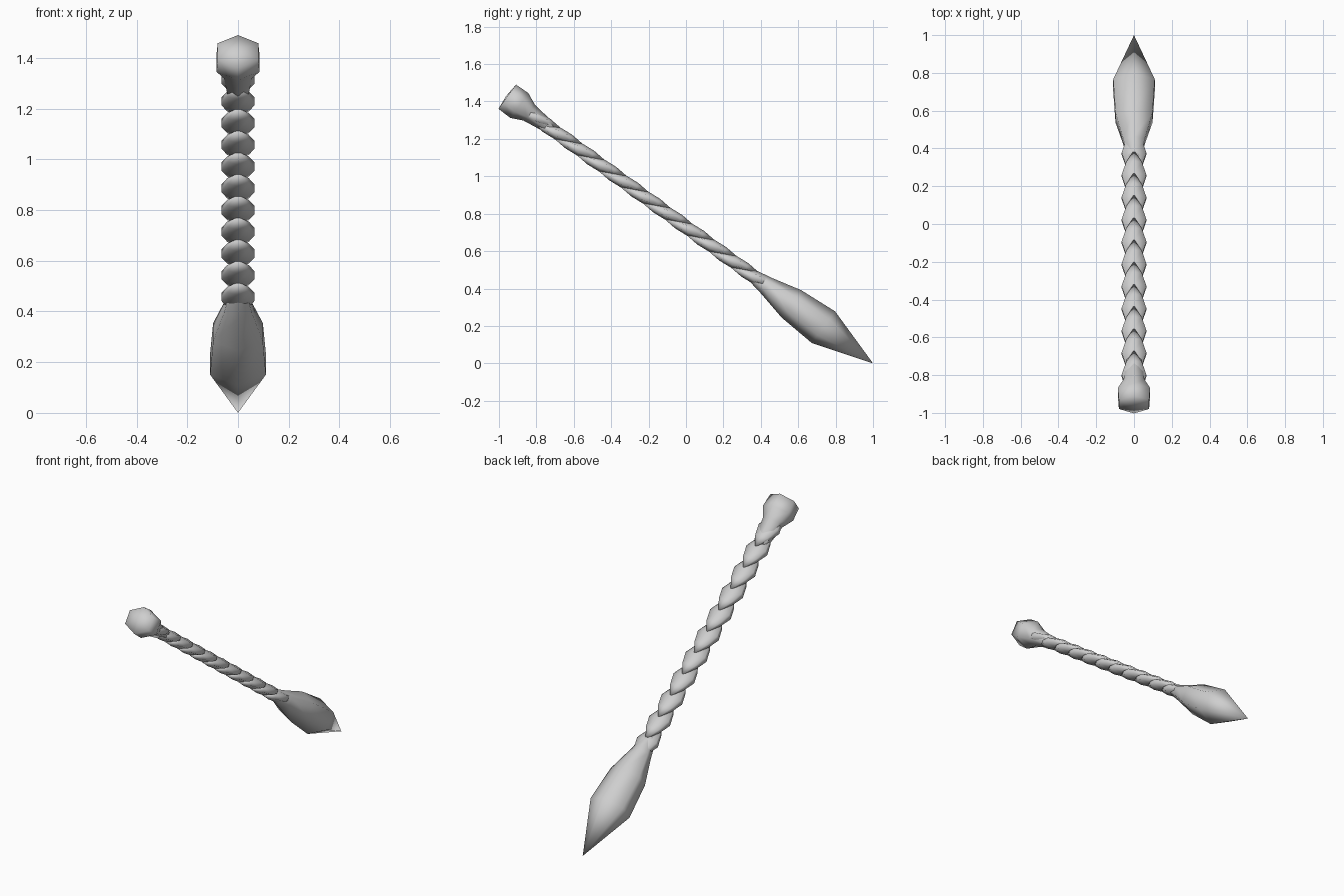
import bpy, bmesh, math
from mathutils import Vector

cube = bpy.data.objects.get("Cube")
if cube:
    bpy.data.objects.remove(cube, do_unlink=True)

grey = bpy.data.materials.new("plain_grey")
grey.use_nodes = True
COLOUR = (0.62, 0.62, 0.62, 1)
grey.diffuse_color = COLOUR
grey.node_tree.nodes["Principled BSDF"].inputs["Base Color"].default_value = COLOUR

SLOPE = math.atan2(0.589, 0.808)   # downward pitch of the whole shaft
TIP = Vector((0, 1, 0))
SIDES = 6


def frame(pitch):
    """Direction back up the shaft, and the direction across it."""
    back = Vector((0, -math.cos(pitch), math.sin(pitch)))
    across = Vector((0, math.sin(pitch), math.cos(pitch)))
    return back, across


def lathe(name, origin, pitch, stations):
    """Skin hexagonal rings (distance, half width, half depth); zero width is a point."""
    back, across = frame(pitch)
    bm = bmesh.new()
    rings = []
    for dist, width, depth in stations:
        centre = origin + back * dist
        if width == 0:
            rings.append([bm.verts.new(centre)])
            continue
        ring = []
        for i in range(SIDES):
            a = math.pi / 2 + math.tau * i / SIDES
            x = width * math.cos(a) / math.cos(math.pi / 6)
            ring.append(bm.verts.new(centre + Vector((x, 0, 0)) + across * depth * math.sin(a)))
        rings.append(ring)
    for r, s in zip(rings, rings[1:]):
        for i in range(SIDES):
            j = (i + 1) % SIDES
            if len(r) == 1:
                bm.faces.new((r[0], s[i], s[j]))
            elif len(s) == 1:
                bm.faces.new((r[i], r[j], s[0]))
            else:
                bm.faces.new((r[i], r[j], s[j], s[i]))
    bmesh.ops.recalc_face_normals(bm, faces=bm.faces)
    for f in bm.faces:
        f.smooth = True
    mesh = bpy.data.meshes.new(name)
    bm.to_mesh(mesh)
    bm.free()
    mesh.materials.append(grey)
    obj = bpy.data.objects.new(name, mesh)
    bpy.context.collection.objects.link(obj)
    return obj


# Pointed head with a tapering neck
lathe("pointed_head", TIP, SLOPE, [
    (0, 0, 0), (0.328, 0.11, 0.105), (0.54, 0.098, 0.09),
    (0.70, 0.056, 0.052), (0.80, 0.036, 0.033), (0.87, 0, 0)])

# Overlapping leaf-shaped links, each tilted off the shaft line
back, across = frame(SLOPE)
HALF = 0.148
for k in range(-1, 10):
    centre = TIP + back * (0.922 + 0.1455 * k)
    lathe("shaft_link", centre, SLOPE - math.radians(13), [
        (-HALF, 0, 0), (-HALF * 0.5, 0.042, 0.024), (0, 0.065, 0.035),
        (HALF * 0.5, 0.042, 0.024), (HALF, 0, 0)])

# Faceted knob at the upper end
lathe("end_knob", TIP, SLOPE, [
    (2.08, 0, 0), (2.14, 0.04, 0.034), (2.275, 0.055, 0.052),
    (2.34, 0.085, 0.082), (2.42, 0.08, 0.08), (2.427, 0, 0)])
